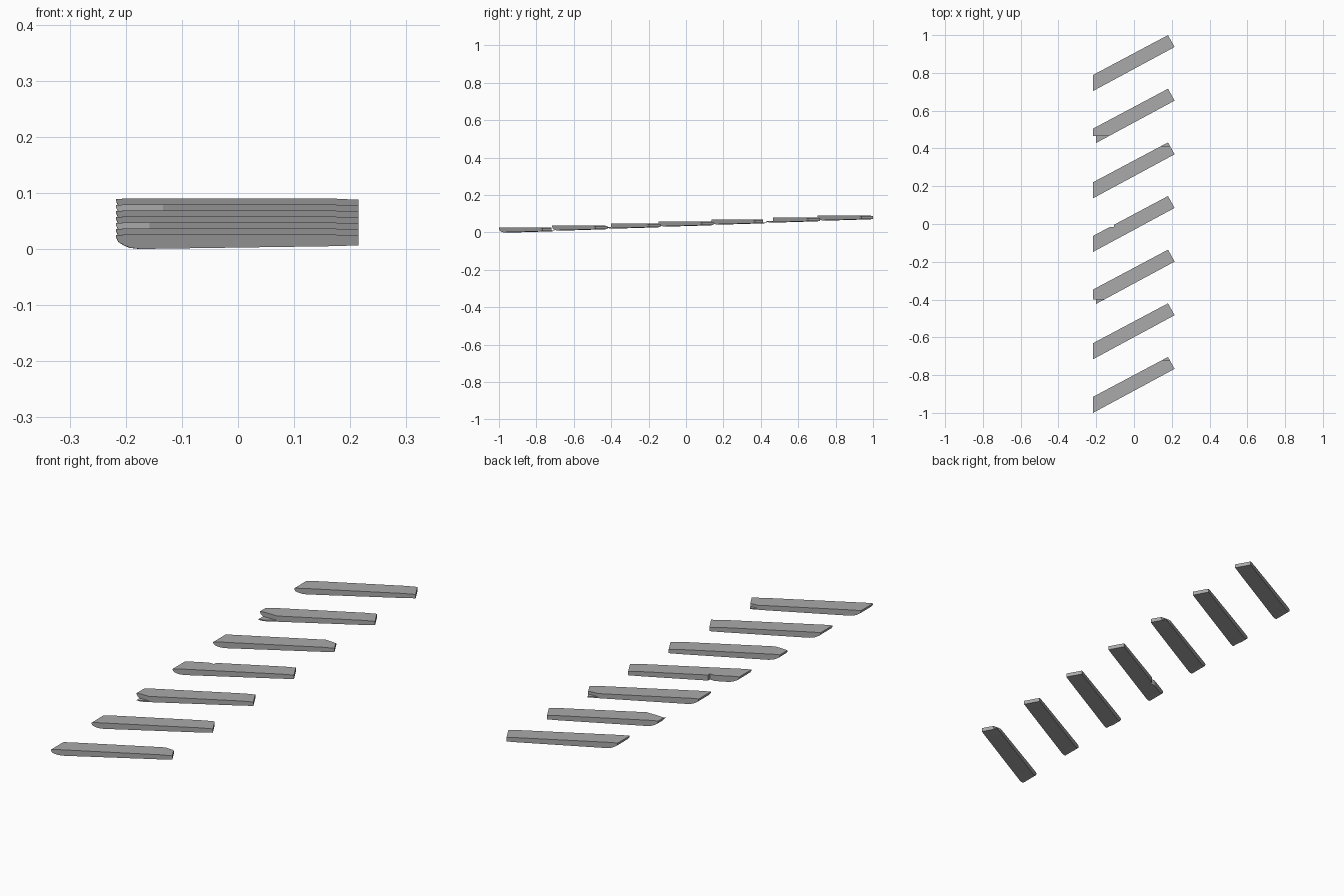
import bpy
import bmesh
from mathutils import Vector

cube = bpy.data.objects.get("Cube")
if cube:
    bpy.data.objects.remove(cube)

grey = bpy.data.materials.new("stone_grey")
grey.use_nodes = True
colour = (0.4, 0.4, 0.4, 1)
grey.diffuse_color = colour
grey.node_tree.nodes["Principled BSDF"].inputs["Base Color"].default_value = colour

COUNT, PITCH, RISE = 7, 0.284, 0.0107
# Plan corners of the front tread: front edge, then back edge
FRONT = (Vector((-0.217, -1, 0)), Vector((0.215, -0.767, 0)))
BACK = (Vector((-0.217, -0.915, 0)), Vector((0.18, -0.704, 0)))
# Side profile: fraction along the tread, underside height, top height
PROFILE = [(0, 0.02, 0.0245), (0.01, 0.012, 0.025), (0.035, 0.006, 0.0255),
           (0.06, 0.002, 0.026), (0.1, 0, 0.026), (0.9, 0.005, 0.0255),
           (1, 0.0065, 0.0235)]


def make_tread(index):
    bm = bmesh.new()
    offset = Vector((0, index * PITCH, index * RISE))
    rings = []
    for t, low, high in PROFILE:
        front, back = FRONT[0].lerp(FRONT[1], t), BACK[0].lerp(BACK[1], t)
        up = Vector((0, 0, 1))
        points = (front + up * low, back + up * low, back + up * high, front + up * high)
        rings.append([bm.verts.new(p + offset) for p in points])
    for a, b in zip(rings, rings[1:]):
        for i in range(4):
            j = (i + 1) % 4
            bm.faces.new((a[i], a[j], b[j], b[i]))
    bm.faces.new(rings[0])
    bm.faces.new(rings[-1])
    bmesh.ops.recalc_face_normals(bm, faces=bm.faces)
    mesh = bpy.data.meshes.new(f"tread_{index + 1}")
    bm.to_mesh(mesh)
    bm.free()
    mesh.materials.append(grey)
    obj = bpy.data.objects.new(mesh.name, mesh)
    bpy.context.collection.objects.link(obj)
    return obj


def chip(tread, low, high):
    """Cut a box, given by two opposite corners, out of a tread."""
    low, high = Vector(low), Vector(high)
    bpy.ops.mesh.primitive_cube_add(size=1, location=(low + high) / 2)
    cutter = bpy.context.object
    cutter.name = tread.name + "_chip_cutter"
    cutter.scale = high - low
    cutter.hide_render = True
    cutter.data.materials.append(grey)
    mod = tread.modifiers.new("chip", "BOOLEAN")
    mod.operation = "DIFFERENCE"
    mod.solver = "EXACT"
    mod.object = cutter
    bpy.context.view_layer.objects.active = tread
    bpy.ops.object.modifier_apply(modifier=mod.name)
    bpy.data.objects.remove(cutter)


treads = [make_tread(i) for i in range(COUNT)]

# Broken upper corners at the front of the mitred end
for i, y in ((2, -0.4), (5, 0.465)):
    z = i * RISE
    chip(treads[i], (-0.3, y - 0.2, z + 0.006), (-0.05, y, z + 0.05))

# Broken upper corners at the back of the square end
for i, y in ((0, -0.72), (4, 0.412)):
    z = i * RISE
    chip(treads[i], (0.05, y, z + 0.0105), (0.3, y + 0.2, z + 0.05))

# Small notch in the back edge of the middle tread
chip(treads[3], (-0.17, -0.017, 0), (-0.105, 0.1, 0.1))
